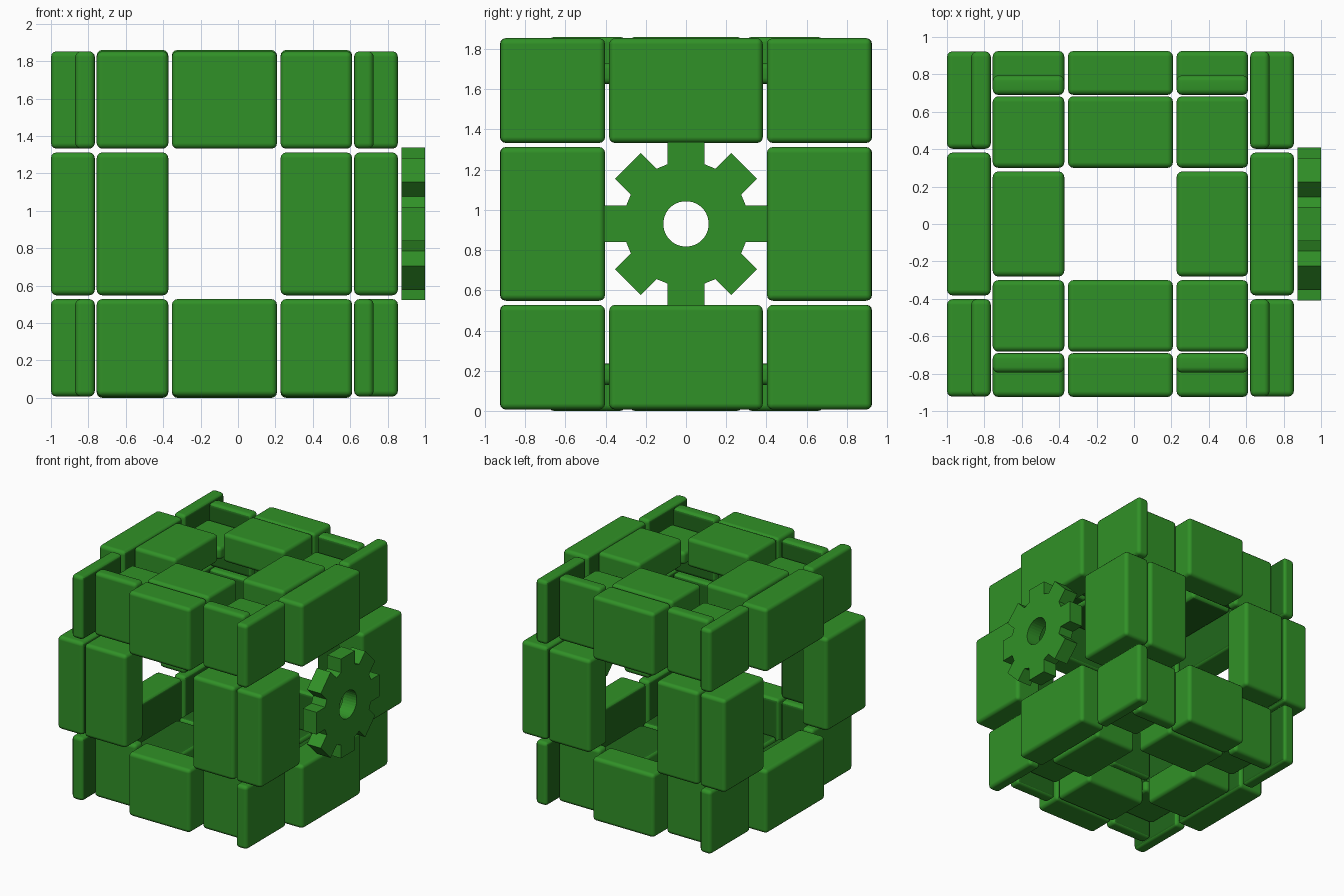
import bpy, bmesh, math
from mathutils import Vector

cube = bpy.data.objects.get("Cube")
if cube:
    bpy.data.objects.remove(cube)

CENTRE = Vector((-0.0725, 0, 0.93))


def make_material(name, colour):
    mat = bpy.data.materials.new(name)
    mat.use_nodes = True
    mat.diffuse_color = colour
    mat.node_tree.nodes["Principled BSDF"].inputs["Base Color"].default_value = colour
    return mat


green = make_material("leaf_green", (0.03, 0.283, 0.02, 1))
dark_green = make_material("dark_green", (0.015, 0.14, 0.011, 1))


def add_object(name, bm, location, materials):
    mesh = bpy.data.meshes.new(name)
    bm.to_mesh(mesh)
    bm.free()
    for mat in materials:
        mesh.materials.append(mat)
    obj = bpy.data.objects.new(name, mesh)
    obj.location = location
    bpy.context.collection.objects.link(obj)
    return obj


def rounded_tile(name, low, high, inward):
    """Box between two corners, rounded edges, dark on the inward face."""
    low, high = Vector(low), Vector(high)
    bm = bmesh.new()
    bmesh.ops.create_cube(bm, size=1)
    bmesh.ops.scale(bm, vec=high - low, verts=bm.verts)
    bmesh.ops.bevel(bm, geom=bm.edges[:], offset=0.03, segments=3,
                    profile=0.5, affect='EDGES')
    bmesh.ops.recalc_face_normals(bm, faces=bm.faces)
    for face in bm.faces:
        face.smooth = True
        face.normal_update()
        face.material_index = int(face.normal.dot(inward) > 0.8)
    tile = add_object(name, bm, CENTRE + (low + high) / 2, (green, dark_green))
    # Keep the large sides evenly shaded
    tile.modifiers.new("flat_sides", 'WEIGHTED_NORMAL').weight = 100


def spans(inner, start, end):
    """Three rows of a grid: low side, middle, high side."""
    return {-1: (-end, -start), 0: (-inner, inner), 1: (start, end)}


WIDE = spans(0.382, 0.402, 0.923)
NARROW = spans(0.281, 0.3, 0.683)

# Each cube side: normal axis, two grid axes with their rows, depth range
SIDES = {
    "side": (0, (1, WIDE), (2, WIDE), 0.693, 0.9275),
    "upright": (1, (0, NARROW), (2, WIDE), 0.69, 0.925),
    "level": (2, (0, NARROW), (1, NARROW), 0.695, 0.93),
}

# Eight tiles around an open centre; corner tiles are thinner
for label, (axis, (u, rows_u), (v, rows_v), inner, outer) in SIDES.items():
    for sign in (-1, 1):
        inward = Vector((0, 0, 0))
        inward[axis] = -sign
        for i in rows_u:
            for j in rows_v:
                if i == j == 0:
                    continue
                corner = i != 0 and j != 0
                depth = sorted((sign * inner, sign * (inner + 0.105 if corner else outer)))
                low, high = [0] * 3, [0] * 3
                low[axis], high[axis] = depth
                low[u], high[u] = rows_u[i]
                low[v], high[v] = rows_v[j]
                kind = "corner_tile" if corner else "edge_tile"
                rounded_tile(f"{label}_{kind}", low, high, inward)

# Gear outline: eight parallel-sided teeth
TEETH, HALF_WIDTH, HOLE = 8, 0.091, 0.113
outline = []
for t in range(TEETH):
    a = math.tau * t / TEETH
    for r, w in ((0.297, -1), (0.408, -1), (0.408, 1), (0.297, 1)):
        s = w * HALF_WIDTH
        outline.append((r * math.cos(a) - s * math.sin(a),
                        r * math.sin(a) + s * math.cos(a)))
STEPS = len(outline)

# Gear wheel: ring between outline and round hole, extruded outward
bm = bmesh.new()
rim = [bm.verts.new((0, y, z)) for y, z in outline]
bore = []
for k in range(STEPS):
    a = math.tau * (k - 1.5) / STEPS
    bore.append(bm.verts.new((0, HOLE * math.cos(a), HOLE * math.sin(a))))
ring = []
for k in range(STEPS):
    n = (k + 1) % STEPS
    ring.append(bm.faces.new((rim[k], rim[n], bore[n], bore[k])))
extruded = bmesh.ops.extrude_face_region(bm, geom=ring)
moved = [g for g in extruded["geom"] if isinstance(g, bmesh.types.BMVert)]
bmesh.ops.translate(bm, vec=(0.125, 0, 0), verts=moved)
bmesh.ops.recalc_face_normals(bm, faces=bm.faces)
add_object("gear_wheel", bm, (0.875, 0, CENTRE.z), (green,))
